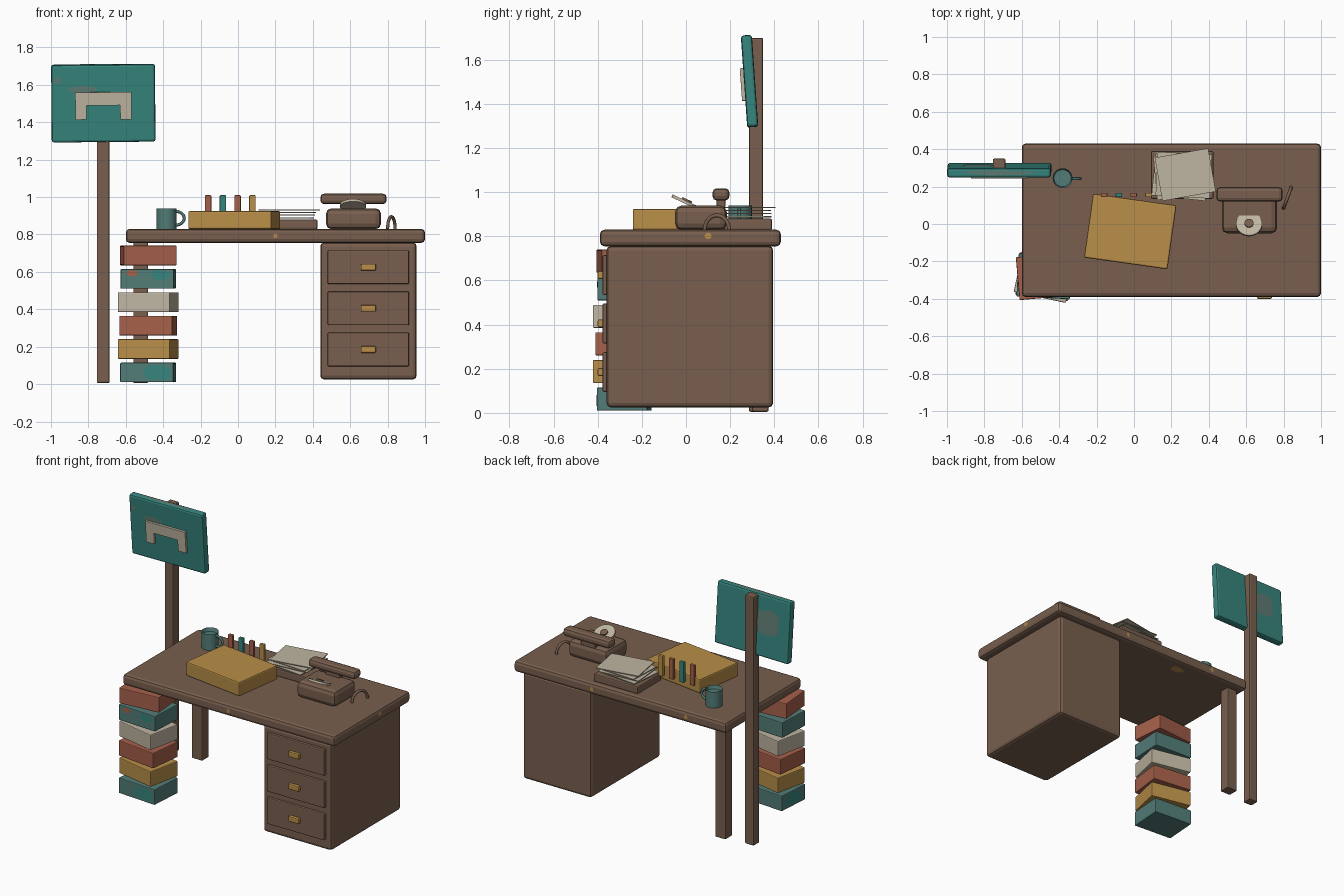
import bpy, bmesh, math, random
from mathutils import Vector, Euler, Matrix

random.seed(4)
if "Cube" in bpy.data.objects:
    bpy.data.objects.remove(bpy.data.objects["Cube"])


def material(name, hex_code):
    rgb = [int(hex_code[i:i + 2], 16) / 255 for i in (0, 2, 4)]
    col = [c / 12.92 if c < 0.04 else ((c + 0.055) / 1.055) ** 2.4 for c in rgb] + [1]
    m = bpy.data.materials.new(name)
    m.use_nodes = True
    m.diffuse_color = col
    m.node_tree.nodes["Principled BSDF"].inputs["Base Color"].default_value = col
    return m


WOOD = material("brown wood", "785F4E")
TEAL = material("teal", "36857E")
FADED = material("faded teal", "527C77")
WORN = material("worn grey green", "5F7B73")
CREAM = material("cream", "BFB5A1")
RED = material("brick red", "A5604A")
GOLD = material("mustard", "B88E48")


def rotation(rot):
    return Euler([math.radians(a) for a in rot]).to_matrix().to_4x4()


def finish(bm, name, mat, loc=(0, 0, 0), rot=(0, 0, 0), bevel=0.0, smooth=False):
    mesh = bpy.data.meshes.new(name)
    bm.to_mesh(mesh)
    bm.free()
    ob = bpy.data.objects.new(name, mesh)
    bpy.context.collection.objects.link(ob)
    mesh.materials.append(mat)
    ob.matrix_world = Matrix.Translation(loc) @ rotation(rot)
    if bevel:
        mod = ob.modifiers.new("soft edges", "BEVEL")
        mod.width, mod.segments = bevel, 2
    if smooth:
        bpy.context.view_layer.objects.active = ob
        bpy.ops.object.select_all(action="DESELECT")
        ob.select_set(True)
        bpy.ops.object.shade_smooth_by_angle(angle=math.radians(40))
    return ob


def box(name, mat, loc, size, rot=(0, 0, 0), bevel=0.0):
    bm = bmesh.new()
    bmesh.ops.create_cube(bm, size=1)
    bmesh.ops.scale(bm, vec=size, verts=bm.verts)
    return finish(bm, name, mat, loc, rot, bevel)


def span(name, mat, x, y, z, bevel=0.0):
    """Box given by its extents on each axis."""
    return box(name, mat, [(a + b) / 2 for a, b in (x, y, z)],
               [b - a for a, b in (x, y, z)], bevel=bevel)


def cylinder(name, mat, loc, radius, height, rot=(0, 0, 0), hollow=0.0):
    bm = bmesh.new()
    bmesh.ops.create_cone(bm, cap_ends=True, segments=24, radius1=radius,
                          radius2=radius, depth=height)
    if hollow:
        top = max(bm.faces, key=lambda f: f.calc_center_median().z)
        bmesh.ops.inset_region(bm, faces=[top], thickness=radius * 0.14)
        bmesh.ops.translate(bm, verts=top.verts, vec=(0, 0, -hollow))
    return finish(bm, name, mat, loc, rot, smooth=True)


def tube(name, mat, points, radius):
    cu = bpy.data.curves.new(name, "CURVE")
    cu.dimensions = "3D"
    cu.bevel_depth, cu.bevel_resolution, cu.use_fill_caps = radius, 2, True
    sp = cu.splines.new("POLY")
    sp.points.add(len(points) - 1)
    for p, co in zip(sp.points, points):
        p.co = (*co, 1)
    cu.materials.append(mat)
    ob = bpy.data.objects.new(name, cu)
    bpy.context.collection.objects.link(ob)


def blotch(name, mat, parent, offset, radii, tilt):
    """Thin irregular wear patch lying on a face of the parent part."""
    bm = bmesh.new()
    verts = []
    for i in range(14):
        a, r = math.tau * i / 14, random.uniform(0.75, 1.0)
        verts.append(bm.verts.new((radii[0] * r * math.cos(a), radii[1] * r * math.sin(a), 0)))
    bm.faces.new(verts)
    ob = finish(bm, name, mat)
    ob.matrix_world = (parent.matrix_world.copy() @ Matrix.Translation(offset) @ rotation(tilt))


FRONT, BACK, SIDE, UNDER = (90, 0, 0), (-90, 0, 0), (0, 90, 0), (180, 0, 0)

# Desk: top, drawer cabinet, one rear leg
desk = span("desk_top", WOOD, (-0.6, 1.0), (-0.39, 0.43), (0.755, 0.83), 0.02)
span("cabinet", WOOD, (0.44, 0.955), (-0.36, 0.395), (0.025, 0.757), 0.02)
span("rear_leg", WOOD, (-0.56, -0.48), (0.3, 0.375), (0.005, 0.757), 0.008)
for i in range(3):
    z = 0.185 + 0.22 * i
    box(f"drawer_{i + 1}", WOOD, (0.697, -0.365, z), (0.435, 0.026, 0.18), bevel=0.006)
    box(f"drawer_handle_{i + 1}", GOLD, (0.697, -0.387, z), (0.08, 0.026, 0.036), bevel=0.006)

# Chips in the desk edge
blotch("chip_right", GOLD, desk, (0.801, 0.08, 0.008), (0.016, 0.02), SIDE)
blotch("chip_front", GOLD, desk, (0.0, -0.411, 0.0), (0.012, 0.015), FRONT)
blotch("chip_back_1", GOLD, desk, (0.21, 0.411, 0.0), (0.014, 0.017), BACK)
blotch("chip_back_2", GOLD, desk, (-0.5, 0.411, 0.0), (0.016, 0.017), BACK)
blotch("chip_under", GOLD, desk, (-0.28, 0.32, -0.0385), (0.055, 0.035), UNDER)

# Stack of thick books that carries the front corner
books = []
for i, (mat, turn) in enumerate([(FADED, -4), (GOLD, -12), (RED, -7),
                                 (CREAM, -12), (FADED, -3), (RED, 5)]):
    books.append(box(f"stack_book_{i + 1}", mat, (-0.48, -0.28, 0.0625 + 0.125 * i),
                     (0.285, 0.23, 0.105), (0, 0, turn), 0.005))
blotch("book_patch_front", TEAL, books[0], (0.06, -0.1165, 0), (0.08, 0.05), FRONT)
blotch("book_patch_side", TEAL, books[0], (-0.144, 0, 0), (0.05, 0.09), (0, -90, 0))
blotch("book_patch_low", TEAL, books[4], (0.07, -0.1165, 0.02), (0.06, 0.03), FRONT)
blotch("book_stain", RED, books[4], (-0.08, -0.1165, 0.03), (0.035, 0.02), FRONT)

# Sign on a post
span("sign_post", WOOD, (-0.755, -0.687), (0.285, 0.35), (0.005, 1.7), 0.008)
tilt = (4, -0.5, 0)
sign = box("sign_board", TEAL, (-0.72, 0.288, 1.502), (0.555, 0.05, 0.415), tilt, 0.012)
for name, x, z, w, h in [("bar", 0, 0.026, 0.3, 0.07),
                         ("left_foot", 0.12, -0.047, 0.06, 0.076),
                         ("right_foot", -0.12, -0.047, 0.06, 0.076)]:
    place = sign.matrix_world @ Vector((x, -0.031, z))
    box("sign_bracket_" + name, CREAM, place, (w, 0.018, h), tilt)
blotch("sign_patch_front", WORN, sign, (-0.11, -0.0265, 0.075), (0.085, 0.025), FRONT)
blotch("sign_patch_corner", WORN, sign, (-0.245, -0.0265, 0.125), (0.02, 0.02), FRONT)
blotch("sign_patch_back", WORN, sign, (-0.11, 0.0265, 0.03), (0.1, 0.1), BACK)
blotch("sign_patch_top", WORN, sign, (0, 0, 0.209), (0.2, 0.016), (0, 0, 0))

# Mug with a loop handle
cylinder("mug", FADED, (-0.382, 0.245, 0.885), 0.053, 0.11, hollow=0.025)
arc = [math.pi * (i / 12 - 0.5) for i in range(13)]
tube("mug_handle", FADED, [(-0.335 + 0.048 * math.cos(a), 0.242, 0.887 + 0.037 * math.sin(a))
                           for a in arc], 0.008)

# Large folder and the pens behind it
box("folder", GOLD, (-0.02, -0.04, 0.877), (0.45, 0.345, 0.096), (0, 0, -8), 0.008)
for i, mat in enumerate((RED, TEAL, RED, GOLD)):
    box(f"pen_{i + 1}", mat, (-0.16 + 0.079 * i, 0.155, 0.94), (0.034, 0.022, 0.14), bevel=0.004)

# Paper tray with loose sheets
span("paper_tray", WOOD, (0.09, 0.425), (0.135, 0.39), (0.828, 0.88), 0.008)
for i, turn in enumerate((-6, 5, -3, 10)):
    box(f"sheet_{i + 1}", CREAM, (0.25 + 0.008 * i, 0.255 + 0.003 * i, 0.889 + 0.014 * i),
        (0.29, 0.235, 0.005), (0, 0, turn))

# Desk telephone: body, cradle, handset, raised dial, cord
span("phone_body", WOOD, (0.47, 0.765), (-0.05, 0.185), (0.828, 0.94), 0.03)
span("phone_cradle", WOOD, (0.56, 0.67), (0.138, 0.178), (0.93, 0.97), 0.005)
span("phone_handset", WOOD, (0.44, 0.795), (0.12, 0.197), (0.962, 1.018), 0.02)
lean = (-25, 0, 0)
dial = cylinder("phone_dial", CREAM, (0.615, 0.0, 0.954), 0.07, 0.014, lean)
bpy.context.view_layer.update()
cylinder("dial_hub", WOOD, dial.matrix_world @ Vector((0, 0, 0.009)), 0.024, 0.012, lean)
cord = []
for i in range(17):
    a = math.pi * i / 16
    cord.append((0.82 - 0.02 * math.cos(a), 0.14 - 0.055 * math.cos(a), 0.83 + 0.065 * math.sin(a)))
tube("phone_cord", WOOD, cord, 0.009)
